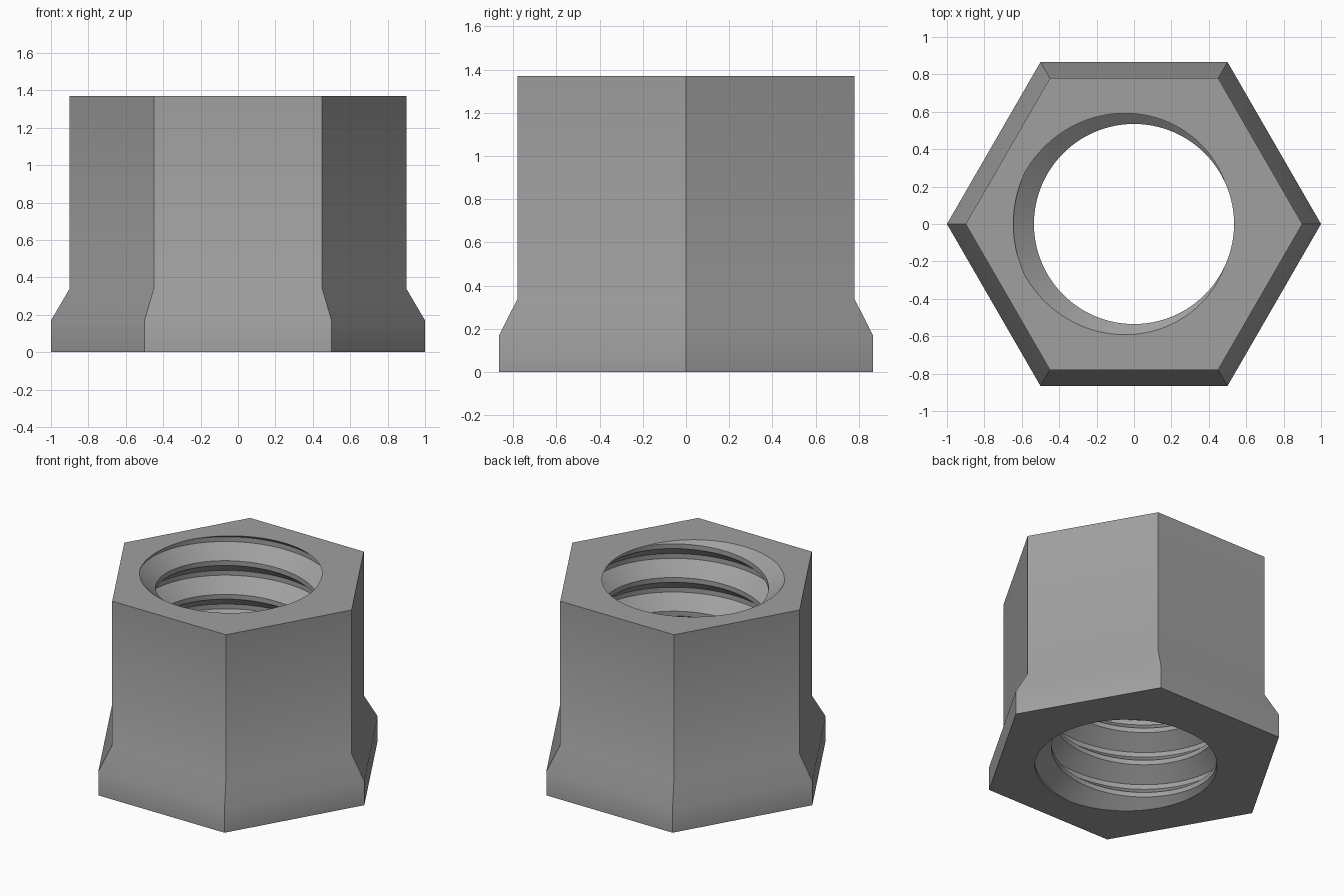
import bpy, bmesh, math
from mathutils import Vector

cube = bpy.data.objects.get("Cube")
if cube:
    bpy.data.objects.remove(cube, do_unlink=True)

HEIGHT = 1.37
PITCH, SEGS = 0.241, 96
CREST_R, ROOT_R = 0.535, 0.645
FLAT = 0.034                      # width of thread crest and root
FLANK = PITCH / 2 - FLAT

bm = bmesh.new()

# Threaded bore: a right-handed helical strip, longer than the nut
profile = [(ROOT_R, -FLAT / 2), (ROOT_R, FLAT / 2),
           (CREST_R, FLAT / 2 + FLANK), (CREST_R, FLAT * 1.5 + FLANK)]
rows = []
for j in range(-8 * SEGS, 2 * SEGS + 1):
    a = math.tau * j / SEGS
    z0 = HEIGHT + PITCH * (a - math.pi) / math.tau
    rows.append([bm.verts.new((r * math.cos(a), r * math.sin(a), z0 + z))
                 for r, z in profile])
for j in range(len(rows) - 1):
    p, q = rows[j], rows[j + 1]
    for k in range(3):
        bm.faces.new((p[k], q[k], q[k + 1], p[k + 1]))
    if j + 1 + SEGS < len(rows):
        bm.faces.new((p[3], q[3], rows[j + 1 + SEGS][0], rows[j + SEGS][0]))

# Trim the bore flush with both ends
rims = []
for z, up in ((HEIGHT, 1), (0, -1)):
    geom = bm.verts[:] + bm.edges[:] + bm.faces[:]
    bmesh.ops.bisect_plane(bm, geom=geom, dist=1e-6, plane_co=(0, 0, z),
                           plane_no=(0, 0, up), clear_outer=True)
for z in (HEIGHT, 0):
    rims.append([e for e in bm.edges if e.is_boundary
                 and all(abs(v.co.z - z) < 1e-4 for v in e.verts)])

# Hexagonal body with a flared foot
rings = []
for r, z in ((0.9, HEIGHT), (0.9, 0.34), (1.0, 0.17), (1.0, 0)):
    rings.append([bm.verts.new((r * math.cos(i * math.pi / 3),
                                r * math.sin(i * math.pi / 3), z))
                  for i in range(6)])
for upper, lower in zip(rings, rings[1:]):
    for i in range(6):
        n = (i + 1) % 6
        bm.faces.new((lower[i], lower[n], upper[n], upper[i]))

# End faces between hexagon and bore
for ring, rim, up in ((rings[0], rims[0], 1), (rings[-1], rims[1], -1)):
    hexagon = [bm.edges.get((ring[i], ring[(i + 1) % 6])) for i in range(6)]
    bmesh.ops.triangle_fill(bm, edges=hexagon + rim, use_beauty=True,
                            normal=Vector((0, 0, up)))
bmesh.ops.recalc_face_normals(bm, faces=bm.faces[:])

mesh = bpy.data.meshes.new("hex_nut")
bm.to_mesh(mesh)
bm.free()
nut = bpy.data.objects.new("hex_nut", mesh)
bpy.context.collection.objects.link(nut)

# Plain grey metal
color = (0.35, 0.35, 0.35, 1)
mat = bpy.data.materials.new("grey")
mat.use_nodes = True
mat.diffuse_color = color
bsdf = next(n for n in mat.node_tree.nodes if n.type == "BSDF_PRINCIPLED")
bsdf.inputs["Base Color"].default_value = color
mesh.materials.append(mat)

bpy.ops.object.select_all(action="DESELECT")
nut.select_set(True)
bpy.context.view_layer.objects.active = nut
bpy.ops.object.shade_smooth_by_angle(angle=math.radians(30))
